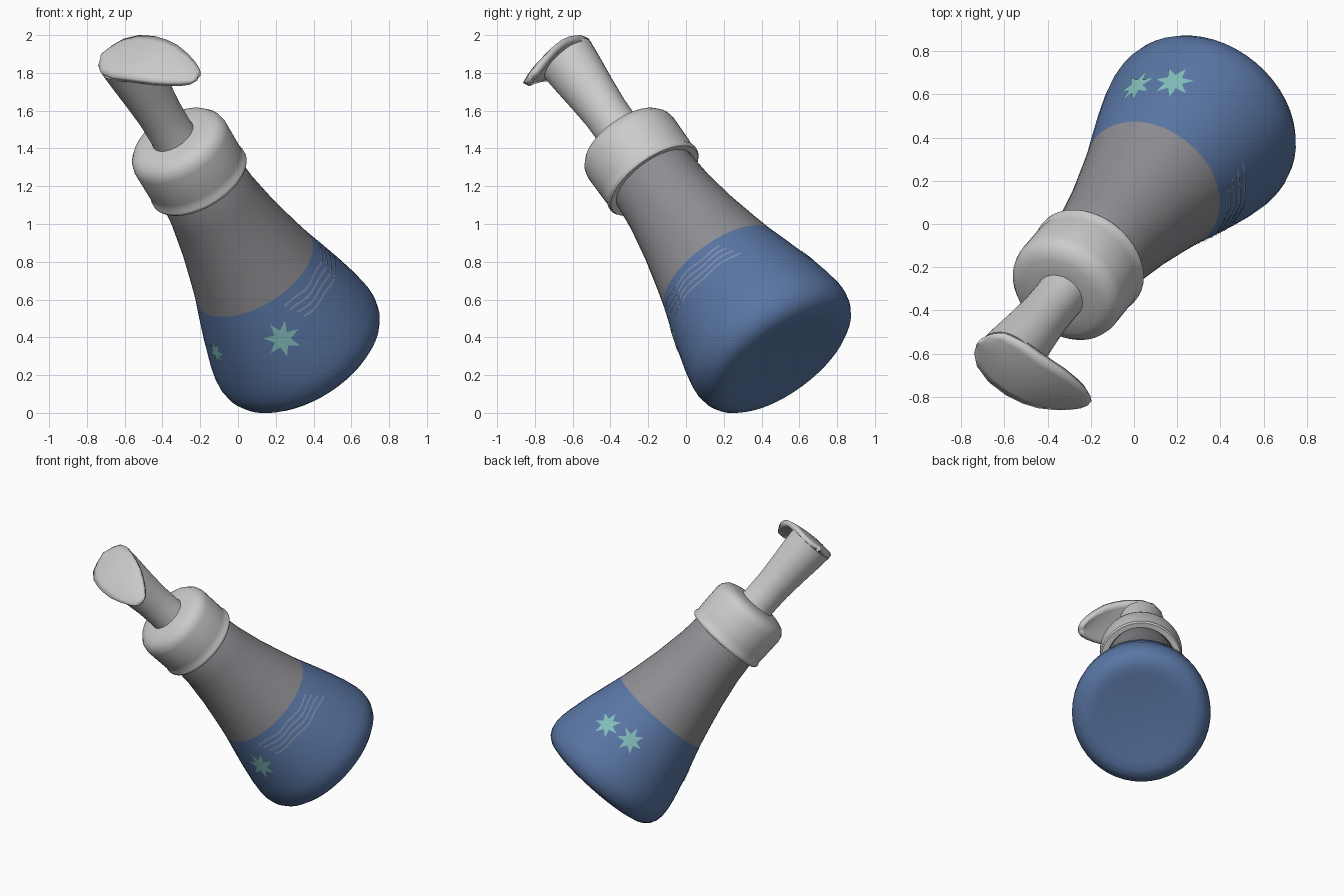
import bpy, bmesh
from math import sin, cos, pi, radians
from mathutils import Matrix, Vector

if "Cube" in bpy.data.objects:
    bpy.data.objects.remove(bpy.data.objects["Cube"])

# Tilted bottle frame: local z is the bottle axis, local x points along the spout
axis = Vector((-0.438, -0.525, 0.730)).normalized()
side = Vector((0.764, -0.645, 0.0))
side = (side - axis * side.dot(axis)).normalized()
up = axis.cross(side)
FRAME = Matrix.Translation((-0.265, -0.243, 1.335)) @ Matrix((side, up, axis)).transposed().to_4x4()
OVAL = (0.98, 1.01)  # the bottle is very slightly oval


def material(name, col):
    m = bpy.data.materials.new(name)
    m.diffuse_color = (*col, 1)
    m.use_nodes = True
    m.node_tree.nodes["Principled BSDF"].inputs["Base Color"].default_value = m.diffuse_color
    return m


blue = material("blue", (0.10, 0.18, 0.37))
smoke = material("smoky_grey", (0.27, 0.27, 0.29))
teal = material("teal", (0.22, 0.50, 0.48))
pale = material("pale_blue", (0.22, 0.29, 0.43))


def finish(name, bm, mat=None, angle=40, normals=True):
    if normals:
        bmesh.ops.recalc_face_normals(bm, faces=bm.faces)
    me = bpy.data.meshes.new(name)
    bm.to_mesh(me)
    bm.free()
    ob = bpy.data.objects.new(name, me)
    bpy.context.collection.objects.link(ob)
    ob.matrix_world = FRAME
    if mat:
        me.materials.append(mat)
    bpy.ops.object.select_all(action='DESELECT')
    ob.select_set(True)
    bpy.context.view_layer.objects.active = ob
    bpy.ops.object.shade_smooth_by_angle(angle=radians(angle))
    return ob


def lathe(name, profile, mat=None, n=48, angle=40, oval=(1, 1)):
    """Revolve (radius, height) points about local z."""
    bm = bmesh.new()
    rings = []
    for r, h in profile:
        if r == 0:
            rings.append([bm.verts.new((0, 0, h))] * n)
        else:
            rings.append([bm.verts.new((oval[0] * r * cos(2 * pi * i / n), oval[1] * r * sin(2 * pi * i / n), h))
                          for i in range(n)])
    for a, b in zip(rings, rings[1:]):
        for i in range(n):
            j = (i + 1) % n
            bm.faces.new(list(dict.fromkeys((a[i], a[j], b[j], b[i]))))
    return finish(name, bm, mat, angle)


# Bottle, clear upper part and blue lower part
upper = [(0.20, -0.05), (0.235, -0.12), (0.25, -0.30), (0.283, -0.50), (0.325, -0.69), (0.352, -0.80)]
lower = [(0.352, -0.80), (0.385, -0.91), (0.425, -1.05), (0.460, -1.19), (0.474, -1.27), (0.476, -1.32),
         (0.467, -1.37), (0.445, -1.41), (0.41, -1.438), (0.365, -1.45), (0.31, -1.448),
         (0.2, -1.435), (0, -1.43)]
lathe("bottle_upper", upper, smoke, oval=OVAL)
lathe("bottle_lower", lower, blue, oval=OVAL)

# Collar with bottom lip and rounded shoulder
lathe("collar", [(0.23, -0.14), (0.272, -0.146), (0.280, -0.135), (0.280, -0.122), (0.272, -0.108),
                 (0.275, -0.07), (0.277, 0.09), (0.269, 0.125), (0.243, 0.158), (0.20, 0.175),
                 (0.13, 0.183), (0, 0.185)])

# Pump shaft, flaring towards the head
lathe("pump_shaft", [(0.126, 0.15), (0.119, 0.20), (0.121, 0.35), (0.133, 0.50),
                     (0.146, 0.63), (0.155, 0.74), (0, 0.74)], n=32, oval=(0.97, 1.02))

# Pump head: drooping teardrop plate
stations = [(-0.156, 0.020), (-0.138, 0.076), (-0.088, 0.130), (0.0, 0.159), (0.10, 0.161), (0.18, 0.154),
            (0.25, 0.140), (0.32, 0.110), (0.37, 0.080), (0.405, 0.050), (0.422, 0.018)]
bm = bmesh.new()
rows = []
for s, w in stations:
    drop = -0.9 * max(s, 0) ** 2
    rows.append([bm.verts.new((s, w * v / 4, 0.775 + drop - 0.012 * (v / 4) ** 2)) for v in range(-4, 5)])
for a, b in zip(rows, rows[1:]):
    for i in range(8):
        bm.faces.new((a[i], b[i], b[i + 1], a[i + 1]))
head = finish("pump_head", bm, normals=False)
solid = head.modifiers.new("thickness", 'SOLIDIFY')
solid.thickness = 0.038
solid.offset = -1


# Surface position on the blue part, slightly lifted, for printed shapes
def on_body(a, h):
    pts = upper[-3:] + lower[1:6]
    for (r0, h0), (r1, h1) in zip(pts, pts[1:]):
        if h0 >= h >= h1:
            r = r0 + (r1 - r0) * (h0 - h) / (h0 - h1) + 0.004
            return (OVAL[0] * r * cos(a), OVAL[1] * r * sin(a), h)


# Printed palm crowns
def palm(name, deg, h, size):
    bm = bmesh.new()
    mid = bm.verts.new(on_body(radians(deg), h))
    rim = []
    for k in range(14):
        q = size * (1 if k % 2 == 0 else 0.45)
        t = 2 * pi * k / 14
        rim.append(bm.verts.new(on_body(radians(deg) + q * cos(t) / 0.41, h + q * sin(t))))
    for k in range(14):
        bm.faces.new((mid, rim[k], rim[(k + 1) % 14]))
    finish(name, bm, teal, normals=False)


for i, (deg, h, size) in enumerate([(-48, -1.0, 0.10), (-111, -1.02, 0.07),
                                    (150, -1.02, 0.09), (124, -1.05, 0.09)]):
    palm(f"palm_print_{i + 1}", deg, h, size)

# Printed wave lines
for k in range(4):
    bm = bmesh.new()
    pairs = []
    for i in range(25):
        a = radians(-34 + 3 * k + i * 3.2)
        h = -0.86 - 0.035 * k + 0.006 * sin(i * 0.6 + k)
        pairs.append([bm.verts.new(on_body(a, h + d)) for d in (-0.005, 0.005)])
    for p, q in zip(pairs, pairs[1:]):
        bm.faces.new((p[0], q[0], q[1], p[1]))
    finish(f"wave_print_{k + 1}", bm, pale, normals=False)
